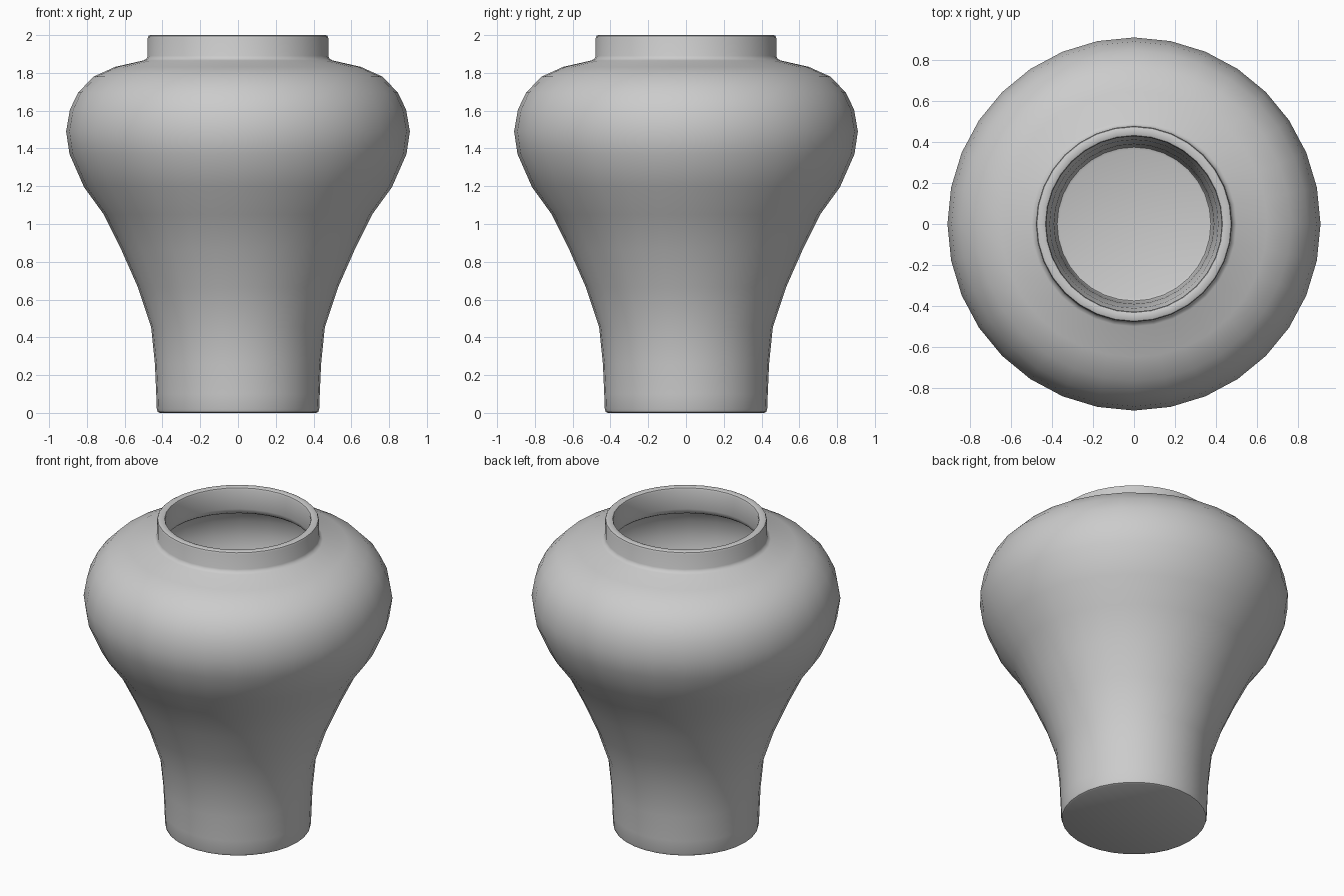
import bpy, bmesh, math
from mathutils import Vector

if "Cube" in bpy.data.objects:
    bpy.data.objects.remove(bpy.data.objects["Cube"])

SEGMENTS = 32
WALL = 0.05

# outer profile (radius, height), foot to neck
foot = [(0.415, 0.0), (0.425, 0.005), (0.43, 0.02)]
body = [(0.433, 0.1), (0.44, 0.26), (0.46, 0.455), (0.53, 0.665), (0.617, 0.862),
        (0.71, 1.05), (0.815, 1.195), (0.892, 1.37), (0.91, 1.49), (0.89, 1.605),
        (0.847, 1.695), (0.765, 1.78), (0.65, 1.832)]
neck = [(0.50, 1.866), (0.485, 1.875), (0.478, 1.89), (0.478, 1.985),
        (0.474, 1.996), (0.465, 2.0)]

# inner wall: body profile offset inward by the wall thickness
inner = []
for i in range(1, len(body) - 1):
    d = Vector(body[i + 1]) - Vector(body[i - 1])
    n = Vector((-d.y, d.x)).normalized()
    inner.append(tuple(Vector(body[i]) + n * WALL))
rim = [(0.44, 2.0), (0.432, 1.996), (0.428, 1.985), (0.428, 1.86),
       (0.435, 1.835), (0.45, 1.823), (0.63, 1.785)]
floor = [(0.382, 0.1), (0.38, 0.07), (0.375, 0.055), (0.362, 0.05)]
profile = [(0, 0)] + foot + body + neck + rim + inner[::-1] + floor + [(0, 0.05)]

# revolve the profile into the vase
bm = bmesh.new()
verts = [bm.verts.new((r, 0, z)) for r, z in profile]
edges = [bm.edges.new(pair) for pair in zip(verts, verts[1:])]
bmesh.ops.spin(bm, geom=verts + edges, cent=(0, 0, 0), axis=(0, 0, 1),
               angle=math.tau, steps=SEGMENTS, use_merge=True)
bmesh.ops.remove_doubles(bm, verts=bm.verts, dist=1e-4)
bmesh.ops.recalc_face_normals(bm, faces=bm.faces)
mesh = bpy.data.meshes.new("vase")
bm.to_mesh(mesh)
bm.free()
vase = bpy.data.objects.new("vase", mesh)
bpy.context.collection.objects.link(vase)

# smooth shading
bpy.context.view_layer.objects.active = vase
vase.select_set(True)
bpy.ops.object.shade_smooth_by_angle(angle=math.radians(40))
